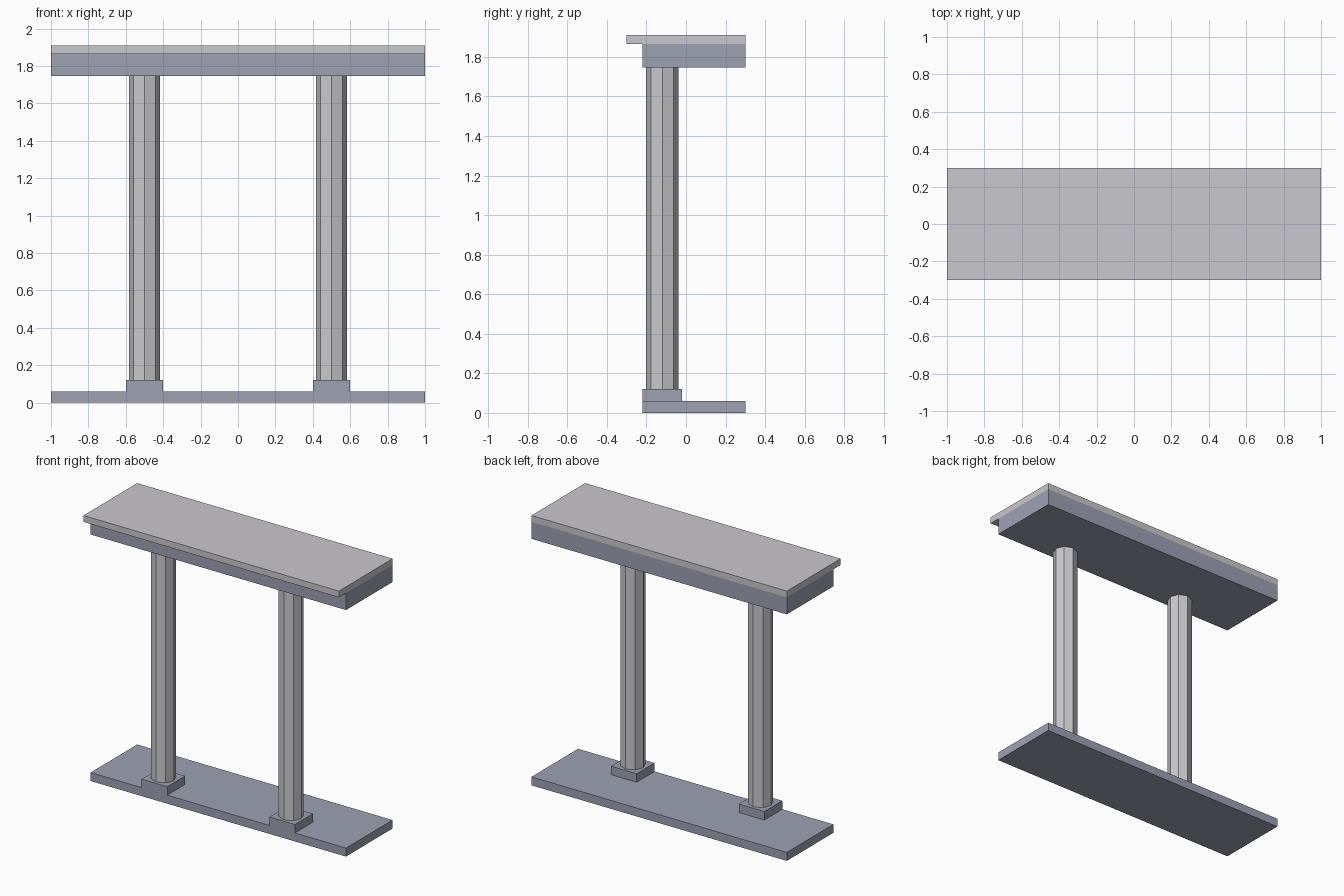
import bpy
import bmesh
from mathutils import Matrix, Vector

cube = bpy.data.objects.get("Cube")
if cube:
    bpy.data.objects.remove(cube, do_unlink=True)


def make_material(name, rgb):
    mat = bpy.data.materials.new(name)
    mat.use_nodes = True
    mat.diffuse_color = (*rgb, 1)
    mat.node_tree.nodes["Principled BSDF"].inputs["Base Color"].default_value = (*rgb, 1)
    return mat


pale_stone = make_material("pale_stone", (0.59, 0.58, 0.61))
blue_stone = make_material("blue_grey_stone", (0.34, 0.36, 0.45))


def add_object(name, bm, mat):
    mesh = bpy.data.meshes.new(name)
    bm.to_mesh(mesh)
    bm.free()
    mesh.materials.append(mat)
    obj = bpy.data.objects.new(name, mesh)
    bpy.context.collection.objects.link(obj)
    return obj


def box(name, low, high, mat):
    low, high = Vector(low), Vector(high)
    bm = bmesh.new()
    place = Matrix.Translation((low + high) / 2) @ Matrix.Diagonal((*(high - low), 1))
    bmesh.ops.create_cube(bm, size=1, matrix=place)
    return add_object(name, bm, mat)


def column(name, x, y, bottom, top, radius, mat):
    bm = bmesh.new()
    bmesh.ops.create_cone(bm, cap_ends=True, segments=8, radius1=radius, radius2=radius,
                          depth=top - bottom,
                          matrix=Matrix.Translation((x, y, (bottom + top) / 2)))
    return add_object(name, bm, mat)


FRONT, BACK = -0.22, 0.3
FLOOR_TOP, PLINTH_TOP = 0.06, 0.12
BEAM_BOTTOM, BEAM_TOP, ROOF_TOP = 1.745, 1.865, 1.91

# Floor slab, lintel and overhanging cornice
box("floor_slab", (-1, FRONT, 0), (1, BACK, FLOOR_TOP), blue_stone)
box("lintel", (-1, FRONT, BEAM_BOTTOM), (1, BACK, BEAM_TOP), blue_stone)
box("cornice", (-1, -0.3, BEAM_TOP), (1, BACK, ROOF_TOP), pale_stone)

# Pair of octagonal columns on square plinths
for side, x in (("right", -0.5), ("left", 0.5)):
    box(side + "_plinth", (x - 0.1, FRONT, FLOOR_TOP),
        (x + 0.1, FRONT + 0.2, PLINTH_TOP), blue_stone)
    column(side + "_column", x, FRONT + 0.1, PLINTH_TOP, BEAM_BOTTOM, 0.082, pale_stone)
